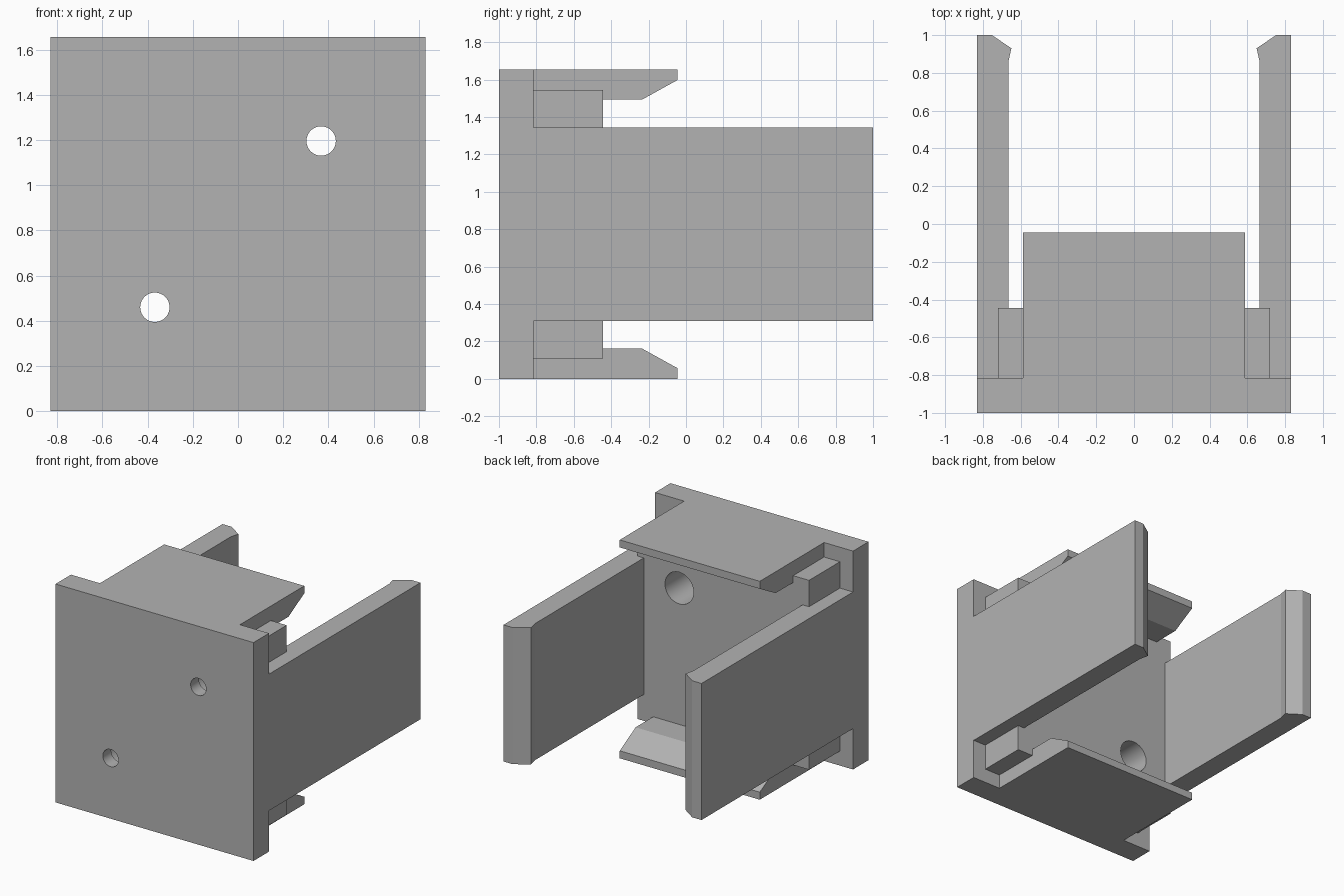
import bpy
import bmesh
from mathutils import Matrix, Vector

old = bpy.data.objects.get("Cube")
if old:
    bpy.data.objects.remove(old, do_unlink=True)

grey = bpy.data.materials.new("plain grey")
grey.use_nodes = True
colour = (0.45, 0.45, 0.45, 1)
grey.diffuse_color = colour
grey.node_tree.nodes["Principled BSDF"].inputs["Base Color"].default_value = colour

HEIGHT = 1.655
MID = HEIGHT / 2


def finish(name, bm):
    bmesh.ops.recalc_face_normals(bm, faces=bm.faces)
    mesh = bpy.data.meshes.new(name)
    bm.to_mesh(mesh)
    bm.free()
    mesh.materials.append(grey)
    ob = bpy.data.objects.new(name, mesh)
    bpy.context.collection.objects.link(ob)
    return ob


def box(name, low, high):
    low, high = Vector(low), Vector(high)
    bm = bmesh.new()
    bmesh.ops.create_cube(bm, size=1)
    bmesh.ops.scale(bm, vec=high - low, verts=bm.verts)
    bmesh.ops.translate(bm, vec=(low + high) / 2, verts=bm.verts)
    return finish(name, bm)


def prism(name, profile, direction):
    """Extrude a closed 3D outline along a direction."""
    bm = bmesh.new()
    face = bm.faces.new([bm.verts.new(p) for p in profile])
    ext = bmesh.ops.extrude_face_region(bm, geom=[face], use_keep_orig=True)
    verts = [v for v in ext["geom"] if isinstance(v, bmesh.types.BMVert)]
    bmesh.ops.translate(bm, vec=direction, verts=verts)
    return finish(name, bm)


def drill(name, x, z, radius, y0, y1):
    bm = bmesh.new()
    turn = Matrix.Translation((x, (y0 + y1) / 2, z)) @ Matrix.Rotation(1.570796, 4, "X")
    bmesh.ops.create_cone(bm, cap_ends=True, segments=48, radius1=radius,
                          radius2=radius, depth=y1 - y0, matrix=turn)
    return finish(name, bm)


def combine(target, tool, operation):
    mod = target.modifiers.new(operation.lower(), "BOOLEAN")
    mod.operation = operation
    mod.solver = "EXACT"
    mod.object = tool
    bpy.ops.object.select_all(action="DESELECT")
    bpy.context.view_layer.objects.active = target
    target.select_set(True)
    bpy.ops.object.modifier_apply(modifier=mod.name)
    bpy.data.objects.remove(tool, do_unlink=True)


# Front plate with the thick core behind it
body = box("body", (-0.83, -1, 0), (0.83, -0.815, HEIGHT))
core = box("core", (-0.72, -0.9, 0.11), (0.72, -0.445, HEIGHT - 0.11))
combine(body, core, "UNION")

# Two screw holes, narrow at the front and wide behind
for side in (-1, 1):
    x, z = 0.368 * side, MID + 0.368 * side
    for radius, y0, y1 in ((0.065, -1.2, -0.7), (0.12, -0.9, -0.2)):
        combine(body, drill("cutter", x, z, radius, y0, y1), "DIFFERENCE")

# Long side arms with hooked ends
arm = [(0.83, -0.815), (0.83, 1), (0.752, 1), (0.649, 0.93),
       (0.665, 0.86), (0.665, -0.815)]
for side, name in ((1, "left_arm"), (-1, "right_arm")):
    prism(name, [(x * side, y, 0.31) for x, y in arm], (0, 0, HEIGHT - 0.62))

# Short top and bottom flaps with bevelled lips
flap = [(-0.815, 0), (-0.045, 0), (-0.045, 0.057), (-0.235, 0.162), (-0.815, 0.162)]
for side, name in ((-1, "bottom_flap"), (1, "top_flap")):
    prism(name, [(-0.587, y, MID + side * (MID - d)) for y, d in flap], (1.174, 0, 0))

# Smooth the hole walls only, keeping hard edges
bpy.ops.object.select_all(action="DESELECT")
body.select_set(True)
bpy.context.view_layer.objects.active = body
bpy.ops.object.shade_smooth_by_angle(angle=0.35)
